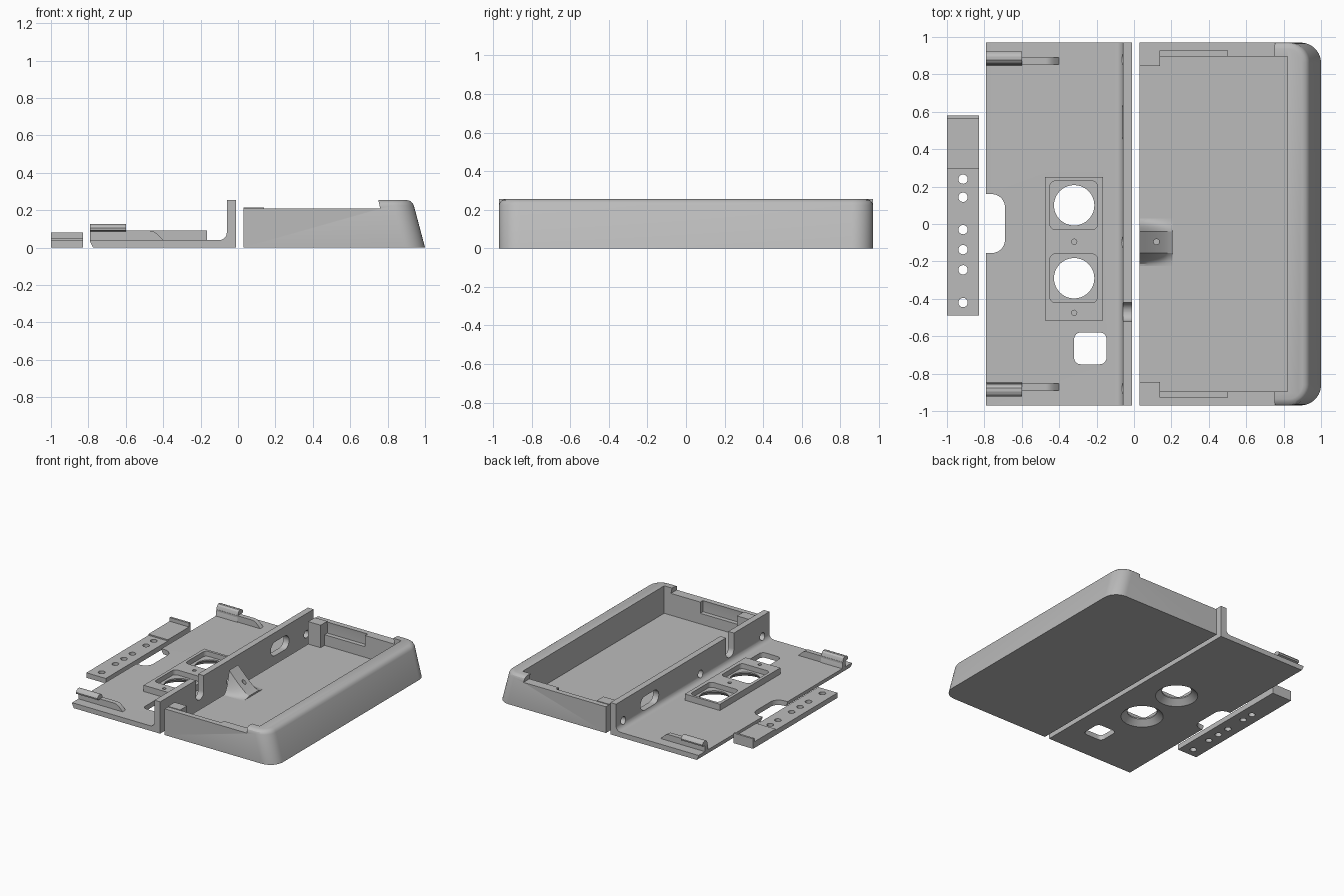
import bpy, bmesh, math

if "Cube" in bpy.data.objects:
    bpy.data.objects.remove(bpy.data.objects["Cube"], do_unlink=True)

grey = bpy.data.materials.new("matte_grey")
grey.use_nodes = True
grey.diffuse_color = (0.5, 0.5, 0.5, 1)
grey.node_tree.nodes["Principled BSDF"].inputs["Base Color"].default_value = (0.5, 0.5, 0.5, 1)


def loft(name, rings):
    """Closed solid through rings of equal point count."""
    bm = bmesh.new()
    loops = [[bm.verts.new(p) for p in ring] for ring in rings]
    n = len(loops[0])
    for a, b in zip(loops, loops[1:]):
        for i in range(n):
            j = (i + 1) % n
            bm.faces.new((a[i], a[j], b[j], b[i]))
    bm.faces.new(loops[0][::-1])
    bm.faces.new(loops[-1])
    bmesh.ops.recalc_face_normals(bm, faces=bm.faces)
    mesh = bpy.data.meshes.new(name)
    bm.to_mesh(mesh)
    bm.free()
    mesh.materials.append(grey)
    ob = bpy.data.objects.new(name, mesh)
    bpy.context.collection.objects.link(ob)
    return ob


def prism(name, pts, a, b, axis="z"):
    """Extrude a 2D outline along an axis (x: points are y,z; y: points are x,z)."""
    put = {"x": lambda u, v, w: (w, u, v), "y": lambda u, v, w: (u, w, v),
           "z": lambda u, v, w: (u, v, w)}[axis]
    return loft(name, [[put(u, v, w) for u, v in pts] for w in (a, b)])


def rect(u0, u1, v0, v1):
    return [(u0, v0), (u1, v0), (u1, v1), (u0, v1)]


def rounded(u0, u1, v0, v1, r, seg=8):
    corners = [(u1 - r, v1 - r), (u0 + r, v1 - r), (u0 + r, v0 + r), (u1 - r, v0 + r)]
    return [(cu + r * math.cos(t), cv + r * math.sin(t))
            for k, (cu, cv) in enumerate(corners)
            for t in [(k + i / seg) * math.pi / 2 for i in range(seg + 1)]]


def circle(u, v, r, n=40):
    return [(u + r * math.cos(2 * math.pi * i / n), v + r * math.sin(2 * math.pi * i / n))
            for i in range(n)]


def box(name, x0, x1, y0, y1, z0, z1):
    return prism(name, rect(x0, x1, y0, y1), z0, z1)


def combine(target, other, op="DIFFERENCE"):
    m = target.modifiers.new("bool", "BOOLEAN")
    m.operation, m.solver, m.object = op, "EXACT", other
    bpy.context.view_layer.objects.active = target
    bpy.ops.object.modifier_apply(modifier=m.name)
    bpy.data.objects.remove(other, do_unlink=True)


def smooth(ob):
    bpy.ops.object.select_all(action="DESELECT")
    ob.select_set(True)
    bpy.context.view_layer.objects.active = ob
    bpy.ops.object.shade_smooth_by_angle(angle=math.radians(25))


# Tray: leaning end wall with rounded corners and a softened rim
def tray_ring(z, x1, inset):
    w, r = 0.97 - inset, 0.11 - inset
    arc = [i * math.pi / 20 for i in range(11)]
    return ([(0.03, -w, z)]
            + [(x1 - r + r * math.sin(t), -w + r - r * math.cos(t), z) for t in arc]
            + [(x1 - r + r * math.cos(t), w - r + r * math.sin(t), z) for t in arc]
            + [(0.03, w, z)])


tray = loft("tray", [tray_ring(*s) for s in
                     [(0, 1, 0), (0.225, 0.94, 0), (0.24, 0.931, 0.006),
                      (0.25, 0.918, 0.018), (0.255, 0.9, 0.035)]])
combine(tray, prism("rim_cut", [(-0.1, 0.21), (0.76, 0.21), (0.74, 0.3), (-0.1, 0.3)], -1.1, 1.1, "y"))
combine(tray, box("cavity_cut", -0.1, 0.82, -0.895, 0.895, 0.035, 0.4))

for s in (-1, 1):
    # Snap recess in each side wall, undercut toward the outside
    combine(tray, prism("recess_cut", [(s * 0.88, 0.12), (s * 0.93, 0.12), (s * 0.93, 0.19),
                                       (s * 0.915, 0.3), (s * 0.88, 0.3)], 0.14, 0.5, "x"))
    # Stop blocks at the open end
    lo, hi = sorted((s * 0.845, s * 0.93))
    combine(tray, box("stop_block", 0.03, 0.14, lo, hi, 0.02, 0.215), "UNION")
smooth(tray)

# Flared screw gusset on the tray floor
rings = []
ys = [-0.225 + 0.07 * i / 6 for i in range(7)] + [-0.04 + 0.07 * i / 6 for i in range(7)]
for i in range(9):
    x = 0.03 + 0.175 * i / 8
    h = 0.16 * (1 - i / 8) ** 1.2 + 0.012
    ring = []
    for y in ys:
        t = min(1, max(0, abs(y + 0.0975) - 0.0575) / 0.07)
        ring.append((x, y, 0.035 + h * (1 - t) ** 2.2))
    rings.append([(x, ys[0], 0.02)] + ring + [(x, ys[-1], 0.02)])
gusset = loft("screw_gusset", rings)
combine(gusset, prism("gusset_hole", circle(0.12, -0.095, 0.015, 20), 0.04, 0.4))
smooth(gusset)

# Cover: base plate, upright wall and fillet as one L profile
arc = [(-0.1 + 0.04 * math.sin(t), 0.08 - 0.04 * math.cos(t))
       for t in [i * math.pi / 16 for i in range(9)]]
cover = prism("cover_plate", [(-0.775, 0), (-0.01, 0), (-0.01, 0.255), (-0.06, 0.255)]
              + arc[::-1] + [(-0.79, 0.04), (-0.79, 0.03)], -0.97, 0.97, "y")
# Raised lens block
combine(cover, box("lens_block", -0.475, -0.165, -0.515, 0.25, 0.02, 0.09), "UNION")
for y in (0.1, -0.29):
    combine(cover, prism("pocket_cut", rounded(-0.45, -0.195, y - 0.13, y + 0.13, 0.03), 0.05, 0.2))
    combine(cover, loft("lens_hole", [[(u, v, z) for u, v in circle(-0.32, y, r)]
                                      for z, r in ((-0.01, 0.165), (0.04, 0.108), (0.2, 0.108))]))
for y in (-0.095, -0.475):
    combine(cover, prism("pilot_hole", circle(-0.32, y, 0.014, 20), 0.03, 0.2))
# Square window and thumb notch
combine(cover, prism("window_cut", rounded(-0.32, -0.147, -0.75, -0.58, 0.035), -0.1, 0.2))
combine(cover, prism("thumb_cut", rounded(-0.95, -0.69, -0.155, 0.16, 0.07), -0.1, 0.2))
# Upright wall openings: screw holes, long slot, cable notch
for y in (-0.88, -0.0975, 0.88):
    combine(cover, prism("screw_hole", circle(y, 0.09, 0.03, 24), -0.12, 0.1, "x"))
combine(cover, prism("slot_cut", rounded(0.43, 0.66, 0.07, 0.18, 0.054), -0.12, 0.1, "x"))
combine(cover, prism("cable_notch", rounded(-0.52, -0.42, 0.08, 0.4, 0.049), -0.12, 0.1, "x"))
smooth(cover)

# Snap clips at both ends of the cover: ramped arm and rounded hook
ramp = [(-0.47 + 0.07 * i / 6, 0.04 + 0.05 * math.cos(i * math.pi / 12)) for i in range(7)]
for s, side in ((-1, "right"), (1, "left")):
    arm = prism(side + "_clip_arm", [(-0.785, 0.03), (-0.4, 0.03)] + ramp[::-1] + [(-0.785, 0.09)],
                s * 0.852, s * 0.89, "y")
    hook = prism(side + "_clip_hook",
                 [(s * y, z) for y, z in
                  [(0.845, 0.03), (0.885, 0.03), (0.89, 0.085), (0.92, 0.092), (0.922, 0.104),
                   (0.912, 0.118), (0.895, 0.126), (0.878, 0.126), (0.864, 0.116), (0.855, 0.095)]],
                 -0.79, -0.6, "x")
    smooth(arm)
    smooth(hook)

# Loose strip with stepped end, lip and a row of holes
strip = prism("hole_strip", [(-0.49, 0), (0.58, 0), (0.58, 0.08), (0.563, 0.08), (0.563, 0.05),
                             (0.295, 0.05), (0.295, 0.04), (-0.49, 0.04)], -1, -0.828, "x")
for y in (0.24, 0.143, -0.03, -0.137, -0.245, -0.42):
    combine(strip, prism("strip_hole", circle(-0.914, y, 0.025, 24), -0.1, 0.2))
smooth(strip)
